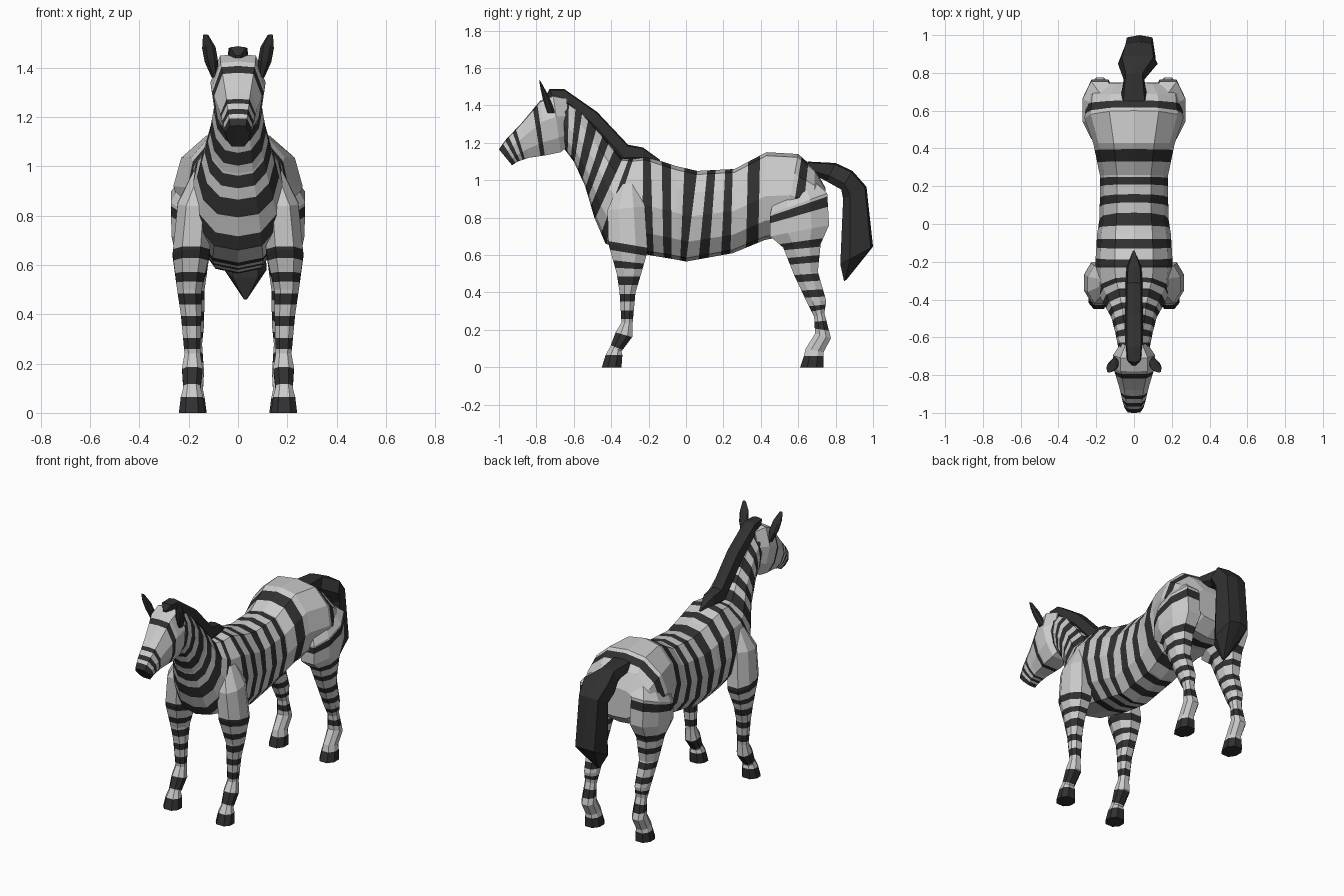
import bpy, bmesh
from mathutils import Vector

def material(name, v):
    m = bpy.data.materials.new(name)
    m.diffuse_color = (v, v, v, 1)
    return m

LIGHT, DARK = material("light_coat", 0.6), material("dark_stripe", 0.03)

# Half cross-sections: (fraction of half width, fraction from second to first edge point)
BODY = [(0, 1), (.5, .96), (.88, .76), (1, .5), (.85, .22), (.5, .04), (0, 0)]
LIMB = [(.5, 1), (1, .7), (1, .3), (.5, 0)]
HEAD = [(0, 1), (.65, .98), (1, .62), (.85, .25), (.5, 0)]
HAIR = [(0, 1), (.8, .93), (1, .3), (.6, 0)]

def loft(name, rings, profile, dark=(), mirror=False):
    """Skin rings (y1, z1, y2, z2, half width, x centre); dark holds striped spans of ring index."""
    last = len(rings) - 1
    stops = sorted({float(i) for i in range(last + 1)} | {t for span in dark for t in span})
    section = profile + [(-a, b) for a, b in reversed(profile) if a > 0]
    bm = bmesh.new()
    loops = []
    for t in stops:
        i = min(int(t), last - 1)
        f = t - i
        y1, z1, y2, z2, w, x = [a + (b - a) * f for a, b in zip(rings[i], rings[i + 1])]
        loops.append([bm.verts.new((x + w * a, y2 + (y1 - y2) * b, z2 + (z1 - z2) * b))
                      for a, b in section])
    n = len(section)
    for k in range(len(stops) - 1):
        mid = (stops[k] + stops[k + 1]) / 2
        tone = int(any(a < mid < b for a, b in dark))
        for j in range(n):
            q = (j + 1) % n
            face = bm.faces.new((loops[k][j], loops[k][q], loops[k + 1][q], loops[k + 1][j]))
            face.material_index = tone
        if k == 0:
            bm.faces.new(loops[0]).material_index = tone
    bm.faces.new(loops[-1]).material_index = tone
    bmesh.ops.recalc_face_normals(bm, faces=bm.faces)
    mesh = bpy.data.meshes.new(name)
    bm.to_mesh(mesh)
    bm.free()
    mesh.materials.append(LIGHT)
    mesh.materials.append(DARK)
    obj = bpy.data.objects.new(name, mesh)
    bpy.context.collection.objects.link(obj)
    if mirror:
        obj.modifiers.new("mirror", 'MIRROR').use_mirror_merge = False
    return obj

# Neck, barrel and rump in one skin
loft("neck_and_body", [
    (-.68, 1.45, -.66, 1.18, .080, 0), (-.56, 1.37, -.60, 1.10, .098, 0),
    (-.45, 1.25, -.54, .97, .120, 0), (-.34, 1.12, -.49, .80, .165, 0),
    (-.28, 1.12, -.43, .66, .195, 0), (-.22, 1.13, -.20, .60, .205, 0),
    (-.05, 1.075, -.05, .575, .195, 0), (.06, 1.05, .00, .565, .182, 0),
    (.26, 1.06, .25, .61, .180, 0), (.43, 1.15, .42, .68, .215, 0),
    (.60, 1.14, .52, .70, .262, 0), (.69, 1.06, .67, .70, .250, 0),
    (.745, .96, .75, .77, .190, 0)], BODY,
    [(.2, .45), (.75, 1.05), (1.35, 1.75), (2.05, 2.35), (2.62, 3.05), (3.6, 4),
     (4.85, 5.18), (5.53, 5.82), (6.38, 7), (7.27, 7.49), (7.75, 7.95),
     (8.42, 8.8), (10.2, 10.6)])

# Head with dark muzzle
loft("head", [
    (-.64, 1.44, -.62, 1.19, .070, 0), (-.71, 1.455, -.67, 1.15, .112, 0),
    (-.78, 1.425, -.74, 1.135, .108, 0), (-.88, 1.305, -.84, 1.12, .078, 0),
    (-.965, 1.215, -.90, 1.10, .060, 0), (-1.0, 1.165, -.93, 1.08, .050, 0)], HEAD,
    [(2.15, 2.38), (3.35, 3.55), (3.8, 4.05), (4.4, 5)])

# Ears
loft("ears", [
    (-.74, 1.36, -.70, 1.36, .012, .095), (-.765, 1.43, -.72, 1.42, .027, .108),
    (-.778, 1.49, -.745, 1.47, .027, .118), (-.785, 1.535, -.775, 1.525, .011, .131)],
    LIMB, [(0, 3)], True)

# Mane
loft("mane", [
    (-.75, 1.45, -.74, 1.42, .012, 0), (-.73, 1.487, -.70, 1.42, .040, 0),
    (-.65, 1.487, -.62, 1.38, .047, 0), (-.475, 1.365, -.50, 1.27, .047, 0),
    (-.31, 1.19, -.34, 1.09, .045, 0), (-.23, 1.175, -.23, 1.10, .040, 0),
    (-.14, 1.11, -.14, 1.08, .005, 0)], HAIR, [(0, 6)])

# Tail
loft("tail", [
    (.65, 1.10, .68, 1.03, .070, 0), (.80, 1.092, .75, .995, .055, 0),
    (.89, 1.05, .83, .95, .105, .02), (.965, .965, .84, .90, .085, .025),
    (1.0, .645, .825, .55, .085, .03), (.86, .47, .845, .46, .008, .03)],
    HAIR, [(0, 5)])

# Front legs
loft("front_legs", [
    (-.36, .98, -.26, .98, .050, .130), (-.42, .84, -.22, .86, .070, .175),
    (-.415, .66, -.205, .62, .075, .190), (-.37, .50, -.24, .50, .050, .197),
    (-.355, .40, -.27, .40, .042, .190), (-.345, .24, -.285, .24, .032, .185),
    (-.375, .19, -.285, .165, .042, .185), (-.405, .11, -.345, .085, .035, .187),
    (-.43, .065, -.34, .065, .045, .187), (-.45, 0, -.345, 0, .053, .187)], LIMB,
    [(1.92, 2.2), (2.55, 2.8), (3.15, 3.6), (4.05, 4.3), (4.6, 4.88), (6.05, 6.9), (8, 9)], True)

# Hind legs with haunches
loft("hind_legs", [
    (.50, 1.0, .68, 1.0, .060, .140), (.45, .82, .755, .93, .090, .182),
    (.45, .70, .765, .76, .090, .180), (.52, .64, .72, .66, .070, .185),
    (.575, .50, .705, .51, .050, .185), (.645, .35, .75, .355, .042, .180),
    (.685, .27, .74, .29, .034, .180), (.69, .18, .775, .155, .042, .180),
    (.64, .10, .735, .08, .038, .180), (.63, .06, .735, .06, .045, .180),
    (.61, 0, .735, 0, .053, .180)], LIMB,
    [(1.1, 1.42), (2.7, 3.1), (3.4, 3.65), (4.05, 4.3), (4.6, 4.85), (5.3, 5.65),
     (6.3, 6.7), (9, 10)], True)
